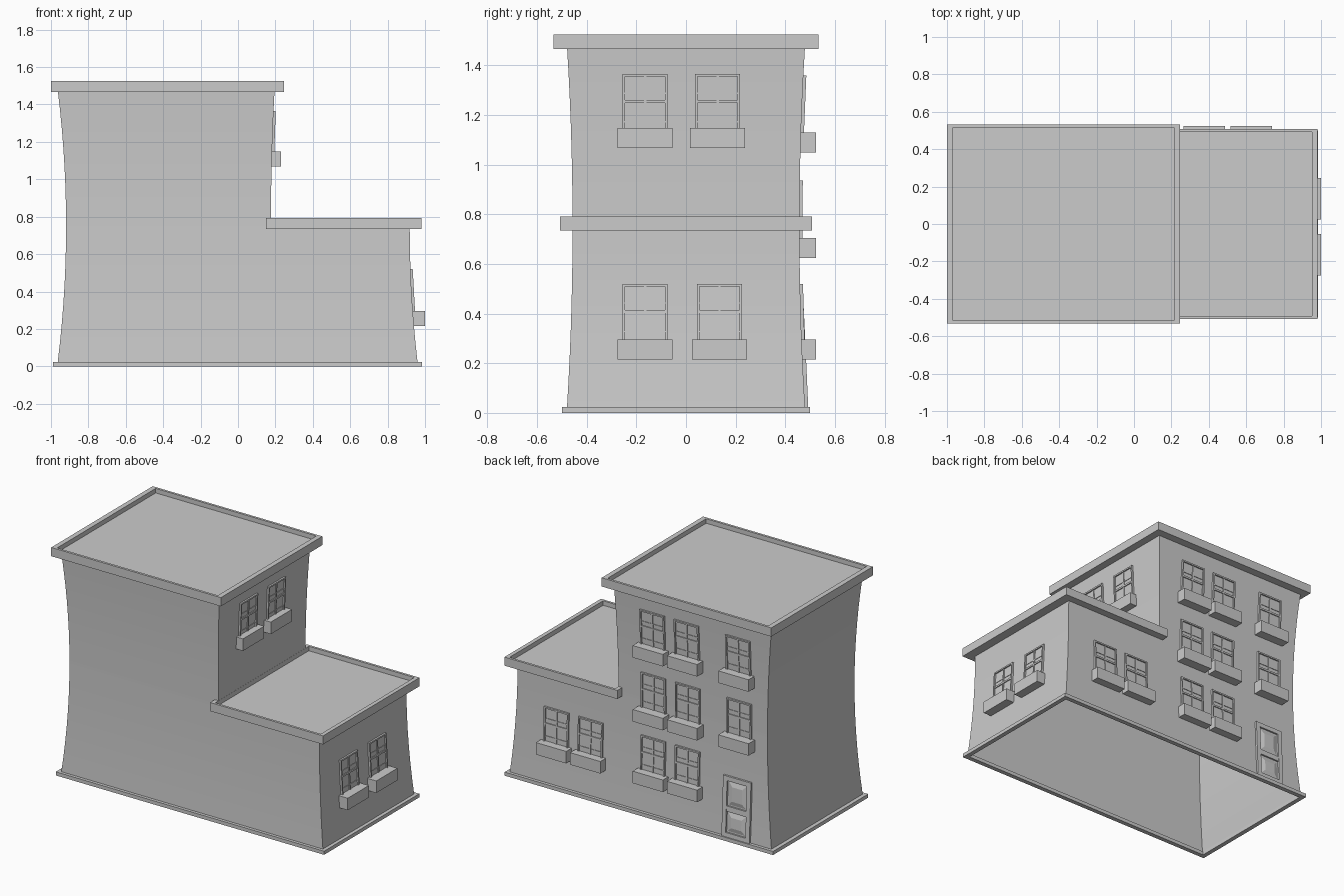
import bpy, bmesh

if "Cube" in bpy.data.objects:
    bpy.data.objects.remove(bpy.data.objects["Cube"])

# ---- pinched wall profile: narrowest at mid height, flaring to both ends ----
def flare(z):
    return ((z - 0.75) / 0.72) ** 2

def half_y(z): return 0.457 + 0.022 * flare(z)
def left_x(z): return -0.919 - 0.044 * flare(z)
def wing_x(z): return 0.918 + 0.041 * flare(z)
def tower_x(z): return 0.176 + 0.019 * flare(z)

def back(u, v, d): return (u, half_y(v) + d, v)
def wing_side(u, v, d): return (wing_x(v) + d, u, v)
def tower_side(u, v, d): return (tower_x(v) + d, u, v)

def finish(bm, name, recalc=True):
    if recalc:
        bmesh.ops.recalc_face_normals(bm, faces=bm.faces)
    me = bpy.data.meshes.new(name)
    bm.to_mesh(me)
    bm.free()
    ob = bpy.data.objects.new(name, me)
    bpy.context.collection.objects.link(ob)
    return ob

def block(bm, place, u0, u1, v0, v1, d0, d1, taper=0.0):
    """Box laid on a wall surface; the outer face may be tapered."""
    rings = []
    for d, t in ((d0, 0.0), (d1, taper)):
        rings.append([bm.verts.new(place(u, v, d)) for u, v in
                      ((u0 + t, v0 + t), (u1 - t, v0 + t), (u1 - t, v1 - t), (u0 + t, v1 - t))])
    a, b = rings
    bm.faces.new(a)
    bm.faces.new(b)
    for i in range(4):
        j = (i + 1) % 4
        bm.faces.new((a[i], a[j], b[j], b[i]))

def frame(bm, place, u0, u1, v0, v1, w, d):
    block(bm, place, u0, u0 + w, v0, v1, -0.004, d)
    block(bm, place, u1 - w, u1, v0, v1, -0.004, d)
    block(bm, place, u0 + w, u1 - w, v0, v0 + w, -0.004, d)
    block(bm, place, u0 + w, u1 - w, v1 - w, v1, -0.004, d)

# ---- open wall shells ----
def walls(name, zs, x0, x1):
    bm = bmesh.new()
    rings = [[bm.verts.new(p) for p in
              ((x0(z), -half_y(z), z), (x1(z), -half_y(z), z),
               (x1(z), half_y(z), z), (x0(z), half_y(z), z))] for z in zs]
    for a, b in zip(rings, rings[1:]):
        for i in range(4):
            j = (i + 1) % 4
            bm.faces.new((a[i], a[j], b[j], b[i]))
    ob = finish(bm, name, recalc=False)
    bpy.ops.object.select_all(action='DESELECT')
    ob.select_set(True)
    bpy.context.view_layer.objects.active = ob
    bpy.ops.object.shade_smooth_by_angle()

walls("lower_walls", [0.02 + 0.73 * i / 7 for i in range(8)], left_x, wing_x)
walls("tower_walls", [0.75 + 0.73 * i / 7 for i in range(8)], left_x, tower_x)

# ---- flat roofs with a raised rim ----
def roof(name, x0, x1, y, z0, z1, rx, ry, depth):
    bm = bmesh.new()
    rect = lambda a, b, h, z: [bm.verts.new(p) for p in
                               ((a, -h, z), (b, -h, z), (b, h, z), (a, h, z))]
    rings = [rect(x0, x1, y, z0), rect(x0, x1, y, z1),
             rect(x0 + rx, x1 - rx, y - ry, z1),
             rect(x0 + rx, x1 - rx, y - ry, z1 - depth)]
    for a, b in zip(rings, rings[1:]):
        for i in range(4):
            j = (i + 1) % 4
            bm.faces.new((a[i], a[j], b[j], b[i]))
    bm.faces.new(rings[0])
    bm.faces.new(rings[-1])
    finish(bm, name)

roof("tower_roof", -1.0, 0.247, 0.533, 1.467, 1.525, 0.033, 0.016, 0.03)
roof("wing_roof", 0.15, 0.98, 0.507, 0.735, 0.792, 0.027, 0.016, 0.03)

# ---- base plinth, an open ring ----
bm = bmesh.new()
flat = lambda u, v, d: (u, v, d)
X0, X1, Y, W = -0.99, 0.983, 0.5, 0.03
block(bm, flat, X0, X0 + W, -Y, Y, 0, 0.024)
block(bm, flat, X1 - W, X1, -Y, Y, 0, 0.024)
block(bm, flat, X0 + W, X1 - W, -Y, -Y + W, 0, 0.024)
block(bm, flat, X0 + W, X1 - W, Y - W, Y, 0, 0.024)
finish(bm, "base_plinth")

# ---- window with sash bars, plus a window box below ----
def window(name, place, u, top, box_z, out):
    bm = bmesh.new()
    u0, u1, v0 = u - 0.09, u + 0.09, box_z + 0.07
    frame(bm, place, u0, u1, v0, top, 0.01, 0.012)
    block(bm, place, u0 + 0.01, u1 - 0.01, v0 + 0.01, top - 0.01, -0.004, 0.003)
    block(bm, place, u - 0.005, u + 0.005, v0 + 0.01, top - 0.01, 0, 0.008)
    for drop, h, d in ((0.075, 0.005, 0.007), (0.105, 0.012, 0.01), (0.19, 0.005, 0.007)):
        block(bm, place, u0 + 0.01, u1 - 0.01, top - drop - h, top - drop, 0, d)
    finish(bm, name + "_window")
    bm = bmesh.new()
    w = 0.111
    if place is back:
        straight = lambda a, b, d: (a, d, b)
    else:
        straight = lambda a, b, d: (d, a, b)
    block(bm, straight, u - w, u + w, box_z, box_z + 0.08, out - 0.066, out)
    finish(bm, name + "_window_box")

# right-hand faces
for i, u in enumerate((-0.165, 0.135)):
    window(f"wing_side_{i}", wing_side, u, 0.52, 0.215, 1.0)
for i, u in enumerate((-0.165, 0.127)):
    window(f"tower_side_{i}", tower_side, u, 1.365, 1.068, 0.23)
# back face: three floors on the tower, one on the wing
floors = ((0.52, 0.215), (0.937, 0.625), (1.36, 1.05))
for f, (top, bz) in enumerate(floors):
    for i, u in enumerate((-0.085, -0.337, -0.715)):
        if f == 0 and i == 2:
            continue  # the door stands here
        window(f"tower_back_{f}_{i}", back, u, top, bz, 0.523)
for i, u in enumerate((0.375, 0.626)):
    window(f"wing_back_{i}", back, u, 0.52, 0.215, 0.523)

# ---- panelled back door ----
bm = bmesh.new()
D0, D1, DT = -0.81, -0.605, 0.42
frame(bm, back, D0, D1, 0.022, DT, 0.03, 0.013)
block(bm, back, D0 + 0.03, D1 - 0.03, 0.19, 0.225, -0.004, 0.013)
for v0, v1 in ((0.052, 0.19), (0.225, DT - 0.03)):
    block(bm, back, D0 + 0.03, D1 - 0.03, v0, v1, -0.004, 0.002)
    block(bm, back, D0 + 0.035, D1 - 0.035, v0 + 0.005, v1 - 0.005, 0.001, 0.01, 0.03)
finish(bm, "back_door")
